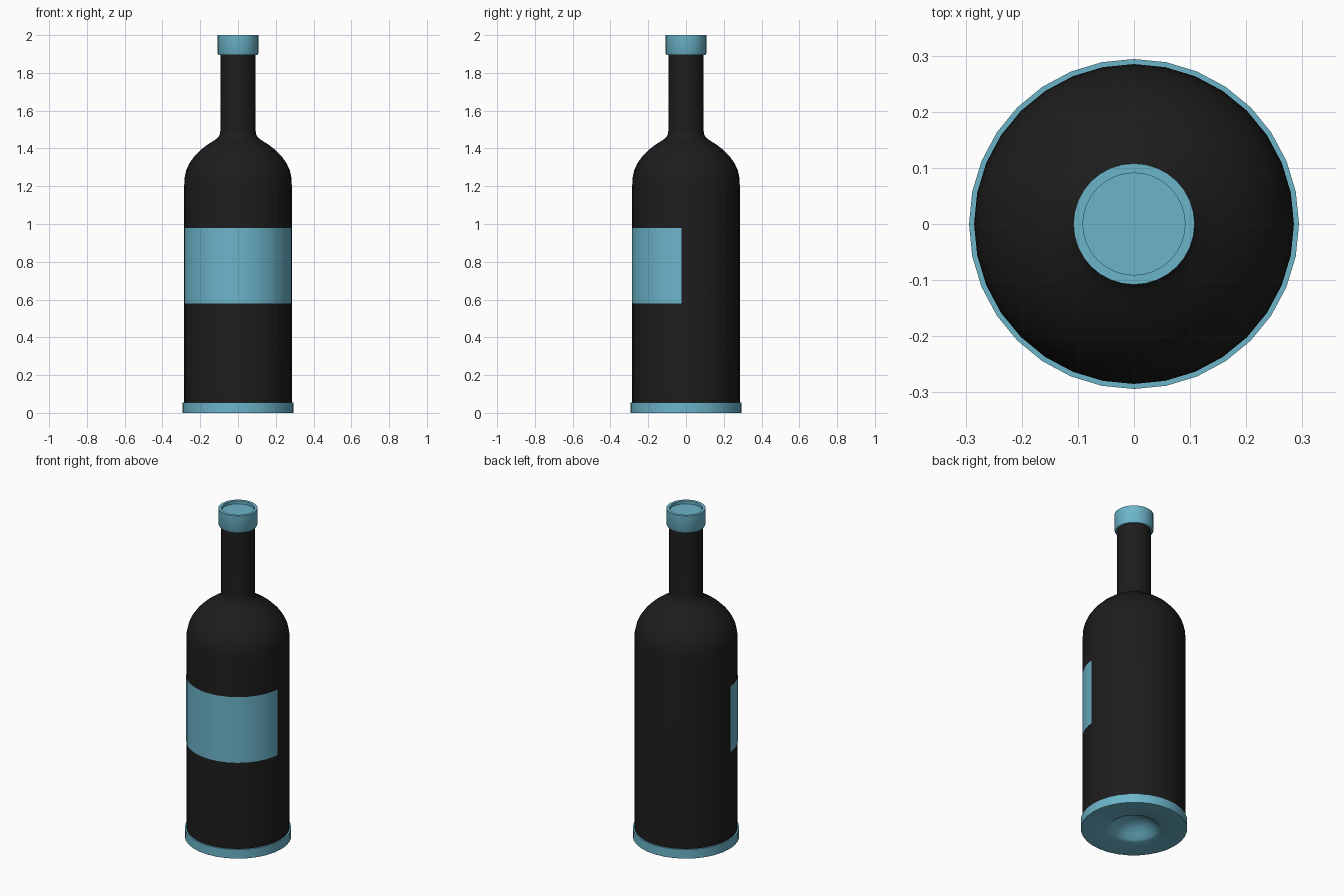
import bpy, bmesh, math

if "Cube" in bpy.data.objects:
    bpy.data.objects.remove(bpy.data.objects["Cube"])

SIDES = 32


def material(name, color):
    m = bpy.data.materials.new(name)
    m.diffuse_color = color
    m.use_nodes = True
    m.node_tree.nodes["Principled BSDF"].inputs["Base Color"].default_value = m.diffuse_color
    return m


BLACK = material("dark_glass", (0.012, 0.012, 0.012, 1))
BLUE = material("pale_blue", (0.15, 0.46, 0.59, 1))


def finish(name, bm, mat, angle=35):
    me = bpy.data.meshes.new(name)
    bm.to_mesh(me)
    bm.free()
    me.materials.append(mat)
    ob = bpy.data.objects.new(name, me)
    bpy.context.collection.objects.link(ob)
    bpy.ops.object.select_all(action='DESELECT')
    ob.select_set(True)
    bpy.context.view_layer.objects.active = ob
    bpy.ops.object.shade_smooth_by_angle(angle=math.radians(angle))
    return ob


def lathe(name, profile, mat):
    """Spin an (r, z) profile around the z axis."""
    bm = bmesh.new()
    verts = [bm.verts.new((r, 0, z)) for r, z in profile]
    edges = [bm.edges.new(p) for p in zip(verts, verts[1:])]
    bmesh.ops.spin(bm, geom=verts + edges, cent=(0, 0, 0), axis=(0, 0, 1),
                   angle=math.tau, steps=SIDES, use_duplicate=False)
    bmesh.ops.remove_doubles(bm, verts=bm.verts, dist=1e-5)
    bmesh.ops.recalc_face_normals(bm, faces=bm.faces)
    return finish(name, bm, mat)


# Bottle body: straight wall, rounded shoulder, slim neck
lathe("bottle_body", [
    (0.285, 0.05), (0.285, 1.20), (0.283, 1.245), (0.274, 1.285),
    (0.257, 1.322), (0.232, 1.357), (0.200, 1.390), (0.162, 1.420),
    (0.122, 1.445), (0.104, 1.460), (0.095, 1.478), (0.093, 1.50),
    (0.093, 1.91)], BLACK)

# Base band with the hollow underneath
lathe("base_band", [
    (0.285, 0.055), (0.294, 0.055), (0.294, 0.0), (0.150, 0.0),
    (0.135, 0.008), (0.112, 0.032), (0.085, 0.055), (0.050, 0.072),
    (0.0, 0.08)], BLUE)

# Cap with a shallow recess in its top
lathe("cap", [
    (0.093, 1.895), (0.103, 1.895), (0.108, 1.905), (0.108, 2.0),
    (0.091, 2.0), (0.091, 1.982), (0.0, 1.982)], BLUE)

# Label wrapped around the front half, following the bottle's facets
step = 360 / SIDES
angles = [185.0] + [180 + step * i for i in range(1, SIDES // 2)] + [355.0]
bm = bmesh.new()
columns = []
for a in angles:
    off = a % step - step / 2
    r = 0.2865 * math.cos(math.radians(step / 2)) / math.cos(math.radians(off))
    x, y = r * math.cos(math.radians(a)), r * math.sin(math.radians(a))
    columns.append([bm.verts.new((x, y, z)) for z in (0.58, 0.98)])
for (a0, a1), (b0, b1) in zip(columns, columns[1:]):
    bm.faces.new((a0, b0, b1, a1))
finish("label", bm, BLUE)
